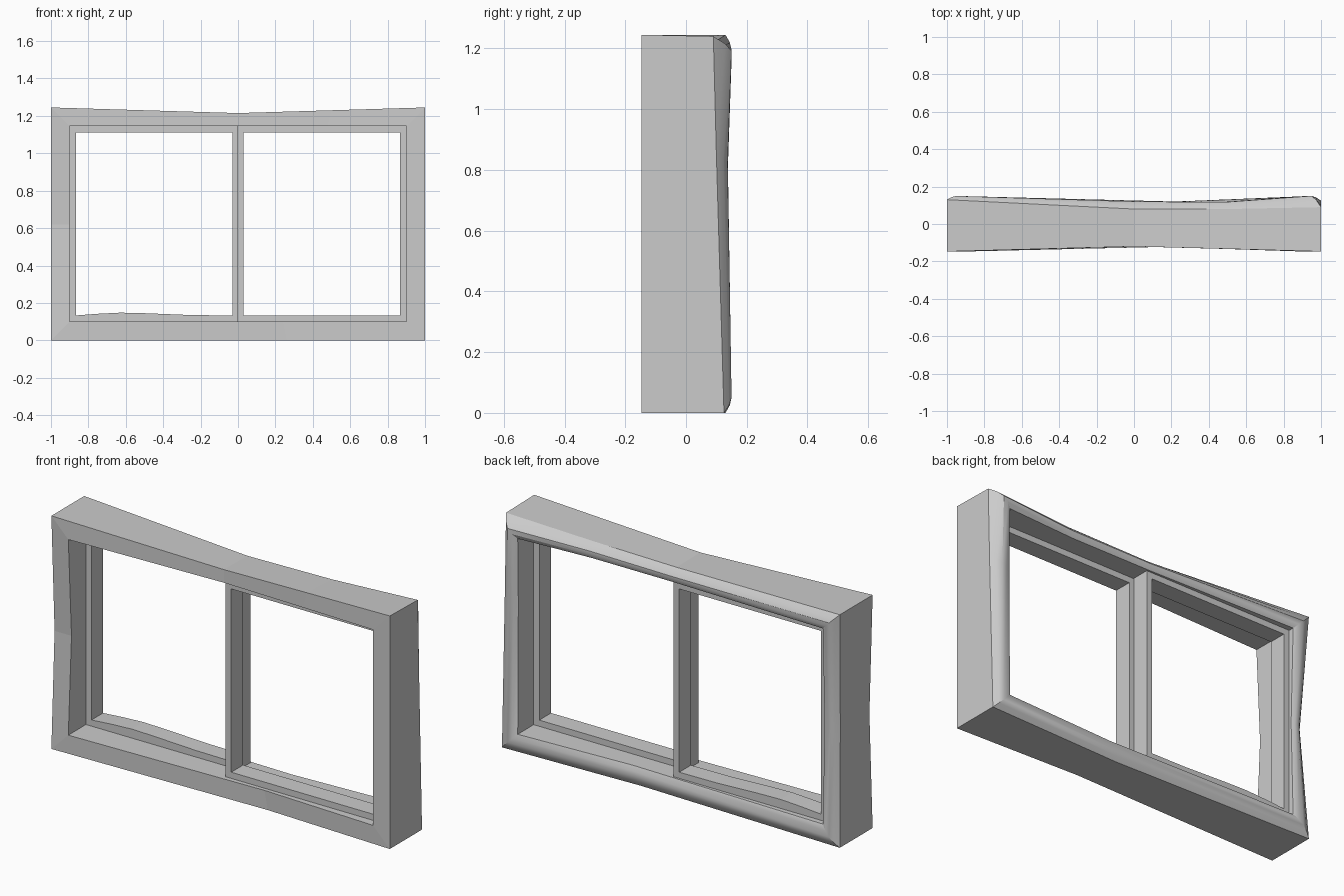
import bpy, bmesh, math

if "Cube" in bpy.data.objects:
    bpy.data.objects.remove(bpy.data.objects["Cube"])


def ring(name, sections, smooth_cols=()):
    """Loft a closed ring through cross-section loops of (x, y, z) points."""
    bm = bmesh.new()
    loops = [[bm.verts.new(p) for p in s] for s in sections]
    n = len(loops[0])
    for i, a in enumerate(loops):
        b = loops[(i + 1) % len(loops)]
        for j in range(n):
            k = (j + 1) % n
            f = bm.faces.new((a[j], a[k], b[k], b[j]))
            f.smooth = j in smooth_cols
    bmesh.ops.recalc_face_normals(bm, faces=bm.faces)
    for e in bm.edges:
        e.smooth = e.calc_face_angle(0) < math.radians(30)
    me = bpy.data.meshes.new(name)
    bm.to_mesh(me)
    bm.free()
    ob = bpy.data.objects.new(name, me)
    bpy.context.collection.objects.link(ob)
    return ob


# Outer frame: flat front, rounded back, with uneven hand-worn edges
SEG = 4


def frame_section(front, back, inner, yf, yo, yc, yi):
    """front/back: outer (x, z) at the front and back; yo, yc, yi: back depth
    at the outer edge, crown and inner edge."""
    pts = [(inner[0], yf, inner[1]), (front[0], yf, front[1])]
    for s in range(SEG + 1):
        t = s / SEG
        y = yo + (yi - yo) * t + (yc - (yo + yi) / 2) * math.sin(math.pi * t)
        pts.append((back[0] + (inner[0] - back[0]) * t, y,
                    back[1] + (inner[1] - back[1]) * t))
    return pts


L, R, B, T = -0.9, 0.9, 0.1, 1.145
stations = [
    ((-1, 0), (-1, 0), (L, B), -.147, .13, .15, .13),
    ((0.26, 0), (0.2, 0), (0.24, B), -.12, .10, .12, .105),
    ((1, 0), (1, 0), (R, B), -.147, .125, .15, .135),
    ((1, 0.7), (1, 0.85), (R, 0.8), -.147, .10, .137, .13),
    ((1, 1.245), (1, 1.24), (R, T), -.147, .09, .15, .135),
    ((0.5, 1.23), (0.5, 1.22), (0.48, T), -.133, .08, .117, .11),
    ((0, 1.215), (0, 1.212), (0, T), -.12, .08, .12, .11),
    ((-1, 1.245), (-1, 1.245), (L, T), -.147, .13, .15, .13),
    ((-1, 0.62), (-.975, 0.62), (L, 0.62), -.12, .09, .12, .115),
]
ring("outer_frame", [frame_section(*s) for s in stations],
     smooth_cols=range(2, 2 + SEG))


# Two sliding sashes, the right one in front of the left one
def sash(name, x0, x1, y0, y1, bump=False):
    w = 0.033
    path = [((x0, B), (x0 + w, B + w))]
    if bump:
        path += [((x, B), (x, B + h)) for x, h in
                 ((-.75, .042), (-.63, .048), (-.5, .045), (-.25, .035))]
    path += [((x1, B), (x1 - w, B + w)), ((x1, T), (x1 - w, T - w)),
             ((x0, T), (x0 + w, T - w))]
    return ring(name, [[(o[0], y0, o[1]), (i[0], y0, i[1]),
                        (i[0], y1, i[1]), (o[0], y1, o[1])] for o, i in path])


sash("left_sash", L, 0.003, 0.002, 0.10, bump=True)
sash("right_sash", -0.003, R, -0.10, 0.0)
